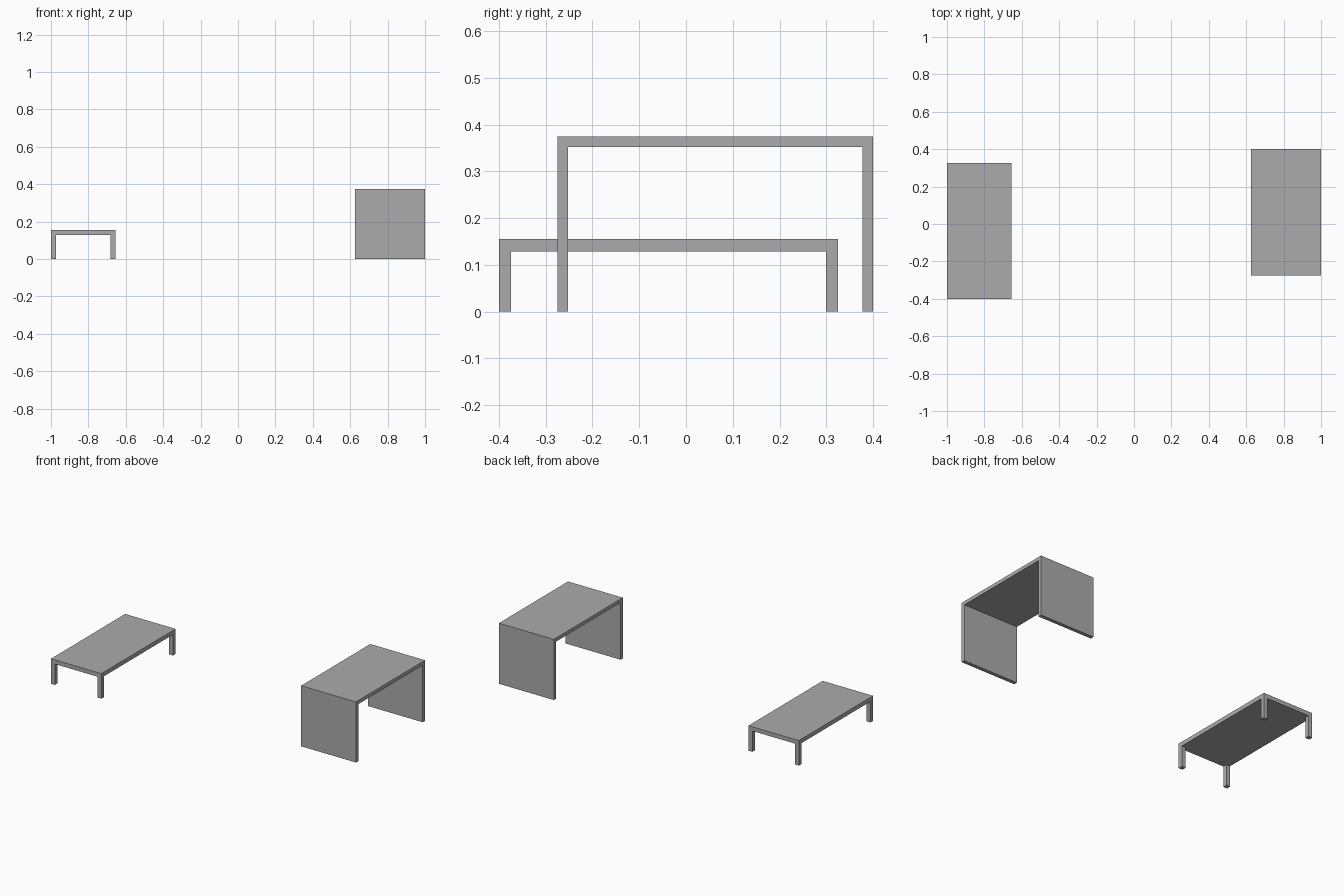
import bpy

cube = bpy.data.objects.get("Cube")
if cube:
    bpy.data.objects.remove(cube, do_unlink=True)

grey = bpy.data.materials.new("plain grey")
grey.use_nodes = True
colour = (0.41, 0.41, 0.41, 1)
grey.diffuse_color = colour
grey.node_tree.nodes["Principled BSDF"].inputs["Base Color"].default_value = colour


def box(name, x, y, z):
    """Add a box spanning the given (low, high) ranges."""
    spans = (x, y, z)
    bpy.ops.mesh.primitive_cube_add(size=1, location=[(a + b) / 2 for a, b in spans])
    obj = bpy.context.object
    obj.name = name
    obj.scale = [b - a for a, b in spans]
    bpy.ops.object.transform_apply(location=False, rotation=False, scale=True)
    obj.data.materials.append(grey)
    return obj


def ends(span, t):
    """The two end strips, of thickness t, of a range."""
    low, high = span
    return (low, low + t), (high - t, high)


# Low table: slab on four square corner legs
table_x, table_y = (-1.0, -0.655), (-0.4, 0.325)
table_height, leg = 0.155, 0.026
under = table_height - leg
box("low_table_top", table_x, table_y, (under, table_height))
for side, x in zip(("right", "left"), ends(table_x, leg)):
    for end, y in zip(("front", "back"), ends(table_y, leg)):
        box(f"low_table_{end}_{side}_leg", x, y, (0, under))

# Desk: slab on two full-width end panels
desk_x, desk_y = (0.625, 1.0), (-0.275, 0.4)
desk_height, panel = 0.375, 0.0225
under = desk_height - panel
box("desk_top", desk_x, desk_y, (under, desk_height))
for end, y in zip(("front", "back"), ends(desk_y, panel)):
    box(f"desk_{end}_panel", desk_x, y, (0, under))
